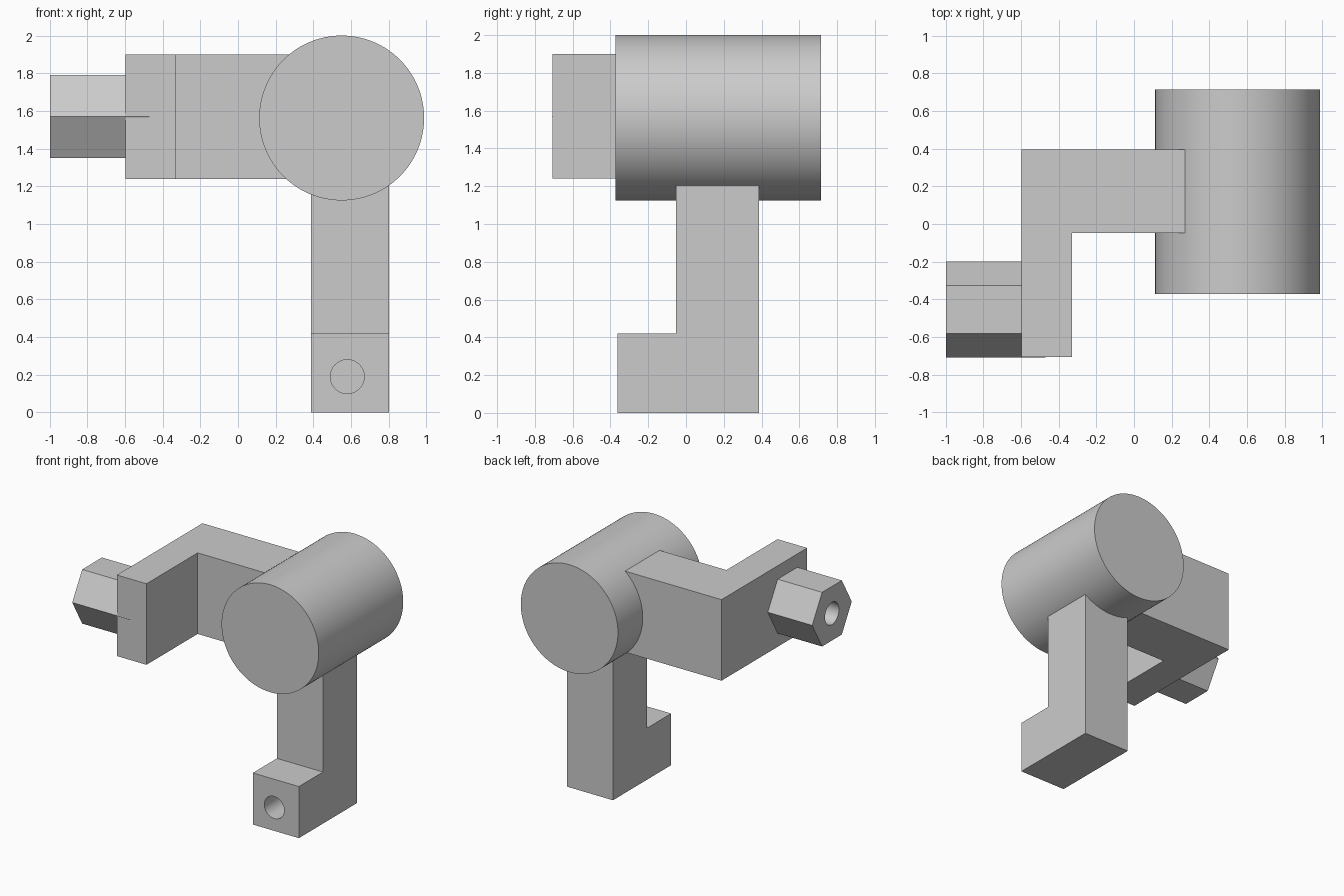
import bpy, bmesh, math
from mathutils import Matrix, Vector

if "Cube" in bpy.data.objects:
    bpy.data.objects.remove(bpy.data.objects["Cube"])

grey = bpy.data.materials.new("plain grey")
grey.diffuse_color = (0.6, 0.6, 0.6, 1)
grey.use_nodes = True
grey.node_tree.nodes["Principled BSDF"].inputs["Base Color"].default_value = grey.diffuse_color


def make_object(name, bm):
    bmesh.ops.recalc_face_normals(bm, faces=bm.faces)
    mesh = bpy.data.meshes.new(name)
    bm.to_mesh(mesh)
    bm.free()
    mesh.materials.append(grey)
    obj = bpy.data.objects.new(name, mesh)
    bpy.context.collection.objects.link(obj)
    return obj


def extruded(name, points, offset):
    """Extrude a closed 3D outline along an offset."""
    bm = bmesh.new()
    face = bm.faces.new([bm.verts.new(p) for p in points])
    out = bmesh.ops.extrude_face_region(bm, geom=[face])
    moved = [v for v in out["geom"] if isinstance(v, bmesh.types.BMVert)]
    bmesh.ops.translate(bm, verts=moved, vec=offset)
    # keep the starting cap if the extrusion removed it
    if not face.is_valid:
        bmesh.ops.holes_fill(bm, edges=bm.edges)
    return make_object(name, bm)


def rod(name, start, end, radius, sides):
    """Prism between two points."""
    a, b = Vector(start), Vector(end)
    rot = (b - a).to_track_quat('Z', 'Y').to_matrix().to_4x4()
    bm = bmesh.new()
    bmesh.ops.create_cone(bm, cap_ends=True, segments=sides, radius1=radius,
                          radius2=radius, depth=(b - a).length,
                          matrix=Matrix.Translation((a + b) / 2) @ rot)
    return make_object(name, bm)


def drill(obj, start, end, radius):
    """Cut a blind round hole."""
    cutter = rod("hole_cutter", start, end, radius, 48)
    cutter.hide_render = True
    mod = obj.modifiers.new("hole", 'BOOLEAN')
    mod.operation, mod.solver, mod.object = 'DIFFERENCE', 'EXACT', cutter
    bpy.context.view_layer.objects.active = obj
    bpy.ops.object.modifier_apply(modifier=mod.name)
    bpy.data.objects.remove(cutter)


# Large round body, lying front to back
body = rod("round_body", (0.55, -0.372, 1.5625), (0.55, 0.715, 1.5625), 0.4375, 128)

# L-shaped side arm, running into the body
arm = extruded("side_arm",
               [(x, y, 1.24) for x, y in ((-0.597, -0.706), (-0.33, -0.706),
                (-0.33, -0.048), (0.4, -0.048), (0.4, 0.396), (-0.597, 0.396))],
               (0, 0, 0.66))

# L-shaped leg with a foot toward the front
leg = extruded("leg_with_foot",
               [(0.387, y, z) for y, z in ((-0.362, 0), (0.387, 0), (0.387, 1.4),
                (-0.052, 1.4), (-0.052, 0.42), (-0.362, 0.42))],
               (0.415, 0, 0))
drill(leg, (0.58, -0.5, 0.19), (0.58, 0.02, 0.19), 0.09)

# Hexagonal stub with flat top and bottom, running into the arm
stub = extruded("hex_stub",
                [(-0.997, -0.454 + 0.2545 * math.cos(i * math.pi / 3),
                  1.57 + 0.2545 * math.sin(i * math.pi / 3)) for i in range(6)],
                (0.527, 0, 0))
drill(stub, (-1.1, -0.454, 1.57), (-0.6, -0.454, 1.57), 0.09)

# Smooth round walls, crisp edges
bpy.ops.object.select_all(action='DESELECT')
for obj in (body, arm, leg, stub):
    obj.select_set(True)
bpy.context.view_layer.objects.active = body
bpy.ops.object.shade_smooth_by_angle(angle=math.radians(30))
